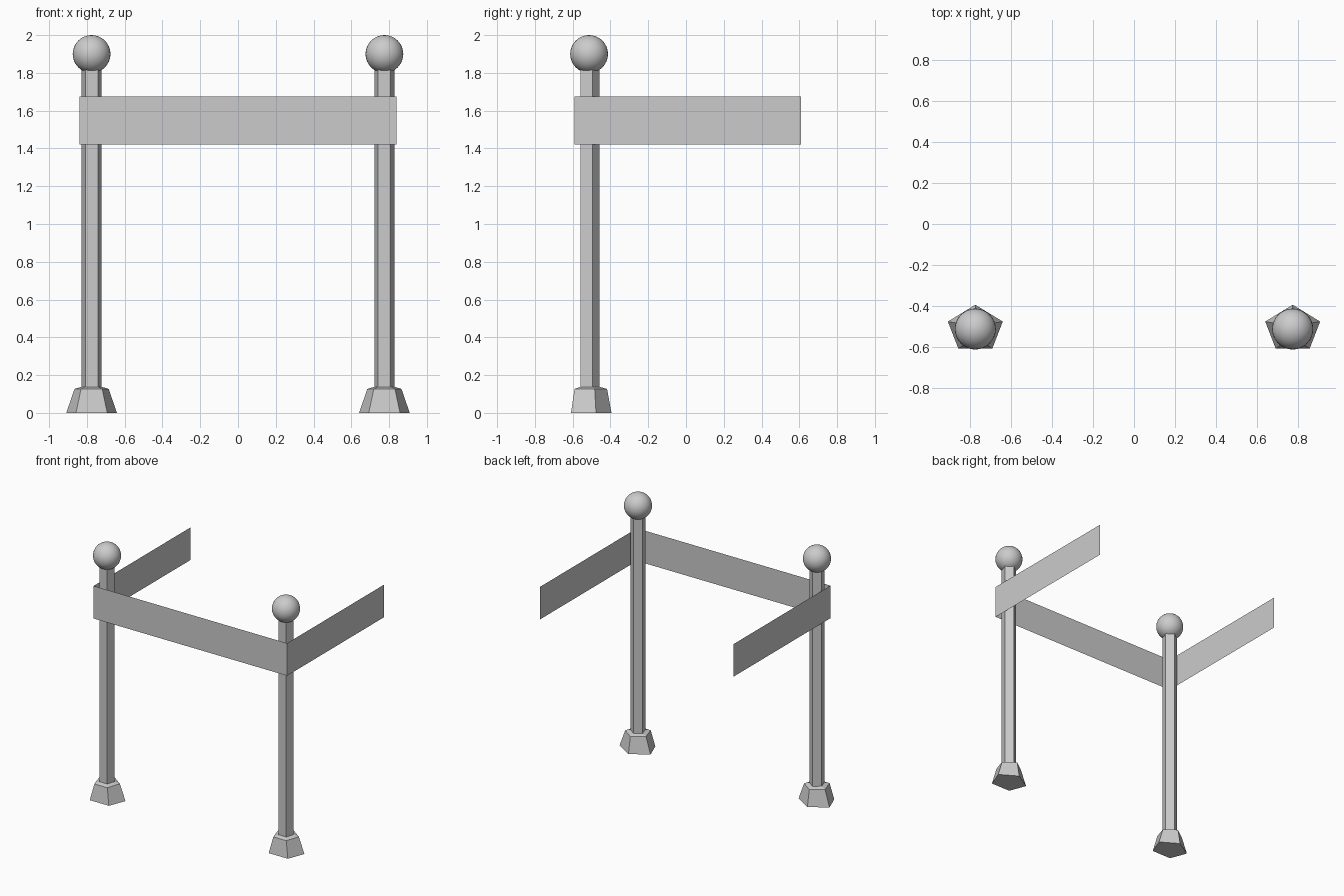
import bpy, bmesh
from math import sin, cos, pi

old = bpy.data.objects.get("Cube")
if old:
    bpy.data.objects.remove(old, do_unlink=True)

grey = bpy.data.materials.new("light grey")
grey.use_nodes = True
colour = (0.6, 0.6, 0.6, 1)
grey.diffuse_color = colour
grey.node_tree.nodes["Principled BSDF"].inputs["Base Color"].default_value = colour

POST_X, POST_Y = 0.775, -0.513


def finish(name, bm):
    mesh = bpy.data.meshes.new(name)
    bm.to_mesh(mesh)
    bm.free()
    mesh.materials.append(grey)
    ob = bpy.data.objects.new(name, mesh)
    bpy.context.collection.objects.link(ob)
    return ob


def pentagon_loft(name, x, rings):
    """Closed five-sided solid through rings of (radius, y scale, height)."""
    bm = bmesh.new()
    loops = []
    for r, sy, z in rings:
        angles = [pi / 2 + i * 2 * pi / 5 for i in range(5)]
        loops.append([bm.verts.new((x + r * cos(a), POST_Y + r * sy * sin(a), z))
                      for a in angles])
    for low, high in zip(loops, loops[1:]):
        for i in range(5):
            j = (i + 1) % 5
            bm.faces.new((low[i], low[j], high[j], high[i]))
    bm.faces.new(loops[0][::-1])
    bm.faces.new(loops[-1])
    return finish(name, bm)


# Posts with flared feet and ball finials
for side, x in (("right", -POST_X), ("left", POST_X)):
    pentagon_loft(side + "_foot", x,
                  [(0.141, 0.84, 0), (0.095, 1, 0.127), (0.056, 1, 0.138)])
    pentagon_loft(side + "_post", x, [(0.056, 1, 0.13), (0.056, 1, 1.84)])
    bpy.ops.mesh.primitive_uv_sphere_add(segments=32, ring_count=16, radius=0.1,
                                         location=(x, POST_Y, 1.9))
    ball = bpy.context.object
    ball.name = side + "_ball"
    ball.data.materials.append(grey)
    bpy.ops.object.shade_smooth()

# Thin three-sided band around the front and both sides
bm = bmesh.new()
path = [(-0.838, 0.61), (-0.838, -0.59), (0.838, -0.59), (0.838, 0.61)]
columns = [[bm.verts.new((x, y, z)) for z in (1.42, 1.675)] for x, y in path]
for a, b in zip(columns, columns[1:]):
    bm.faces.new((a[0], b[0], b[1], a[1]))
finish("band", bm)
